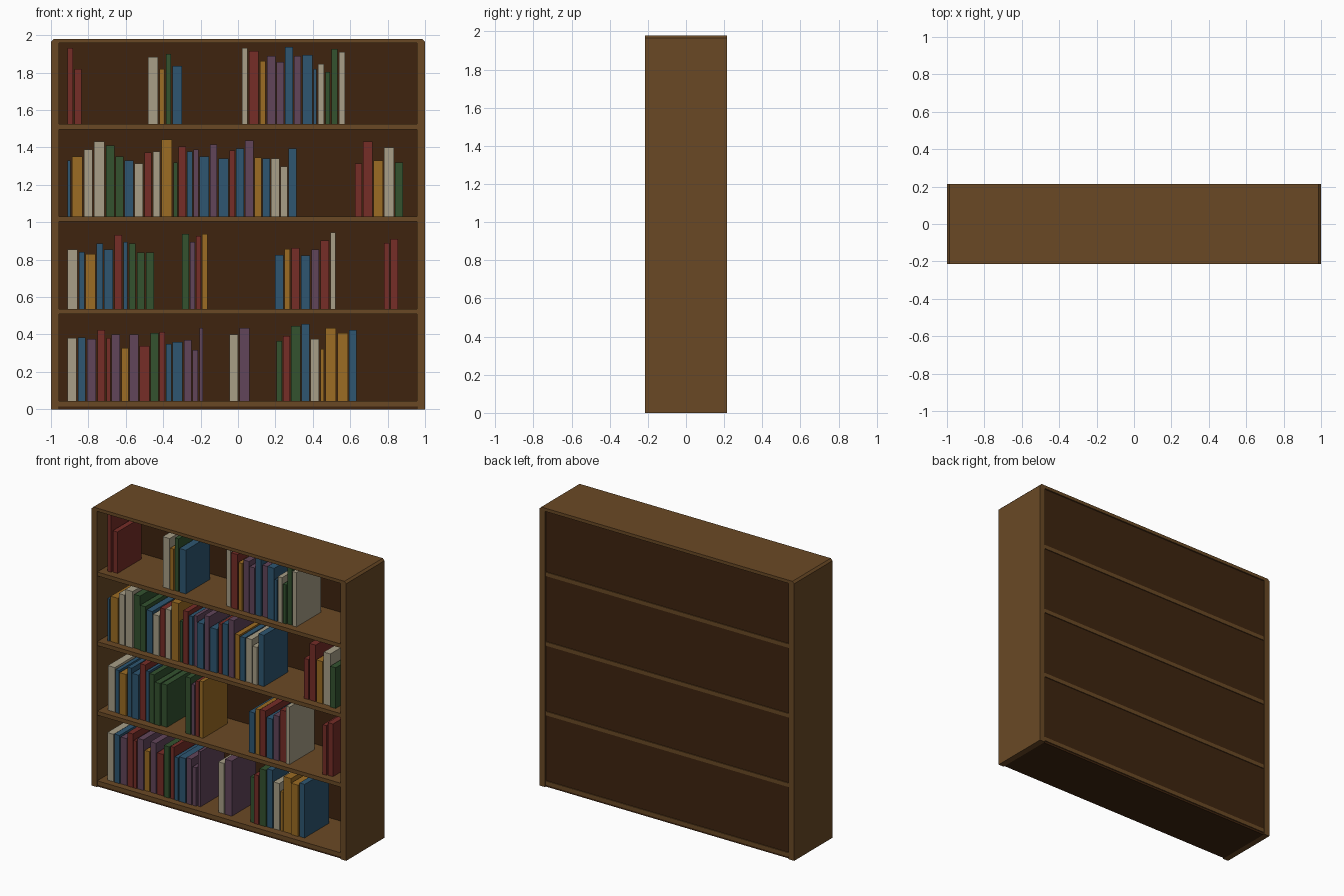
import bpy, bmesh, random

if "Cube" in bpy.data.objects:
    bpy.data.objects.remove(bpy.data.objects["Cube"])

random.seed(4)


def material(name, rgb):
    """Flat colour given as 0-255 sRGB, stored linear."""
    m = bpy.data.materials.new(name)
    lin = [((c / 255 + 0.055) / 1.055) ** 2.4 if c > 10 else c / 255 / 12.92 for c in rgb]
    m.diffuse_color = (*lin, 1)
    m.use_nodes = True
    m.node_tree.nodes["Principled BSDF"].inputs["Base Color"].default_value = m.diffuse_color
    return m


wood = material("brown wood", (106, 73, 37))
dark = material("dark wood", (62, 36, 15))
cover = {
    "red": material("red cover", (118, 45, 39)),
    "green": material("green cover", (51, 82, 47)),
    "blue": material("blue cover", (46, 86, 113)),
    "yellow": material("yellow cover", (156, 108, 35)),
    "cream": material("cream cover", (168, 159, 135)),
    "purple": material("purple cover", (97, 69, 90)),
}


def prism(name, profile, y0, y1, mat):
    """Extrude an (x, z) outline from y0 to y1."""
    bm = bmesh.new()
    face = bm.faces.new([bm.verts.new((x, y0, z)) for x, z in profile])
    ext = bmesh.ops.extrude_face_region(bm, geom=[face])
    new = [v for v in ext["geom"] if isinstance(v, bmesh.types.BMVert)]
    bmesh.ops.translate(bm, verts=new, vec=(0, y1 - y0, 0))
    bmesh.ops.recalc_face_normals(bm, faces=bm.faces)
    me = bpy.data.meshes.new(name)
    bm.to_mesh(me)
    bm.free()
    me.materials.append(mat)
    ob = bpy.data.objects.new(name, me)
    bpy.context.collection.objects.link(ob)
    return ob


def box(name, x0, x1, y0, y1, z0, z1, mat):
    return prism(name, [(x0, z0), (x1, z0), (x1, z1), (x0, z1)], y0, y1, mat)


# Case: chamfered sides, top, base, back panel
HALF_D, H, INNER = 0.215, 1.98, 0.957
for s, side in ((-1, "left"), (1, "right")):
    outline = [(1, 0), (INNER, 0), (INNER, H), (0.986, H), (1, H - 0.014)]
    prism(side + "_side", [(s * x, z) for x, z in outline], -HALF_D, HALF_D, wood)
box("top_panel", -INNER, INNER, -HALF_D, HALF_D, 1.957, H, wood)
box("base_plinth", -INNER, INNER, -0.205, 0.205, 0, 0.015, dark)
box("back_panel", -INNER, INNER, 0.185, 0.205, 0.015, 1.957, dark)

# Shelves
shelf_top = [0.043 + 0.494 * i for i in range(4)]
for i, z in enumerate(shelf_top):
    box(f"shelf_{i + 1}", -INNER, INNER, -0.211, 0.211, z - 0.028, z, wood)


# Books: a run is (colour, spacing, height) in millimetres from a start x
def books(level, x, run):
    z = shelf_top[level]
    for colour, pitch, height in run:
        front = -0.16 + random.uniform(-0.006, 0.006)
        box(f"{colour}_book", x, x + pitch / 1000 - 0.007, front, 0.115,
            z, z + height / 1000, cover[colour])
        x += pitch / 1000


R, G, B, Y, C, P = "red", "green", "blue", "yellow", "cream", "purple"

# Lowest shelf
books(0, -0.912, [(C, 56, 337), (B, 48, 342), (P, 56, 332), (R, 48, 380), (R, 29, 337),
                  (P, 51, 358), (Y, 45, 284), (P, 53, 358), (R, 59, 294), (G, 48, 364),
                  (R, 35, 369), (B, 35, 305), (B, 59, 316), (P, 48, 326), (P, 35, 273),
                  (P, 28, 391)])
books(0, -0.045, [(C, 53, 358), (P, 60, 391)])
books(0, 0.206, [(G, 35, 321), (R, 43, 348), (G, 56, 401), (B, 48, 412), (C, 53, 332),
                 (Y, 27, 278), (Y, 64, 391), (Y, 62, 364), (B, 47, 380)])

# Second shelf
books(1, -0.912, [(C, 62, 316), (B, 35, 305), (Y, 59, 294), (B, 40, 348), (B, 56, 316),
                  (R, 48, 396), (B, 29, 358), (G, 43, 348), (G, 48, 300), (G, 50, 300)])
books(1, -0.299, [(G, 43, 401), (P, 32, 358), (R, 32, 390), (Y, 36, 401)])
books(1, 0.198, [(B, 51, 289), (Y, 37, 321), (R, 51, 326), (B, 56, 284), (P, 48, 316),
                 (R, 53, 364), (C, 34, 407)])
books(1, 0.781, [(R, 35, 353), (R, 47, 374)])

# Third shelf
books(2, -0.912, [(B, 24, 300), (Y, 64, 321), (C, 53, 358), (C, 64, 401), (G, 53, 380),
                  (G, 48, 321), (B, 53, 300), (C, 53, 284), (R, 45, 342), (C, 45, 348),
                  (Y, 64, 412), (G, 29, 289), (R, 45, 374), (B, 35, 348), (P, 32, 358),
                  (B, 56, 321), (P, 45, 385), (B, 59, 310), (R, 35, 353), (B, 48, 364),
                  (P, 51, 407), (Y, 43, 316), (B, 45, 310), (C, 51, 310), (C, 43, 268),
                  (B, 50, 364)])
books(2, 0.626, [(R, 43, 284), (R, 56, 401), (Y, 56, 300), (C, 59, 369), (G, 50, 289)])

# Top shelf
books(3, -0.912, [(R, 37, 407), (R, 44, 294)])
books(3, -0.481, [(C, 61, 358), (Y, 35, 294), (G, 35, 374), (B, 58, 310)])
books(3, 0.021, [(C, 37, 407), (R, 59, 390), (Y, 37, 337), (P, 53, 364), (P, 45, 332),
                 (B, 48, 412), (P, 45, 364), (B, 59, 369), (B, 24, 294), (C, 40, 321),
                 (G, 32, 278), (G, 40, 401), (C, 39, 385)])
